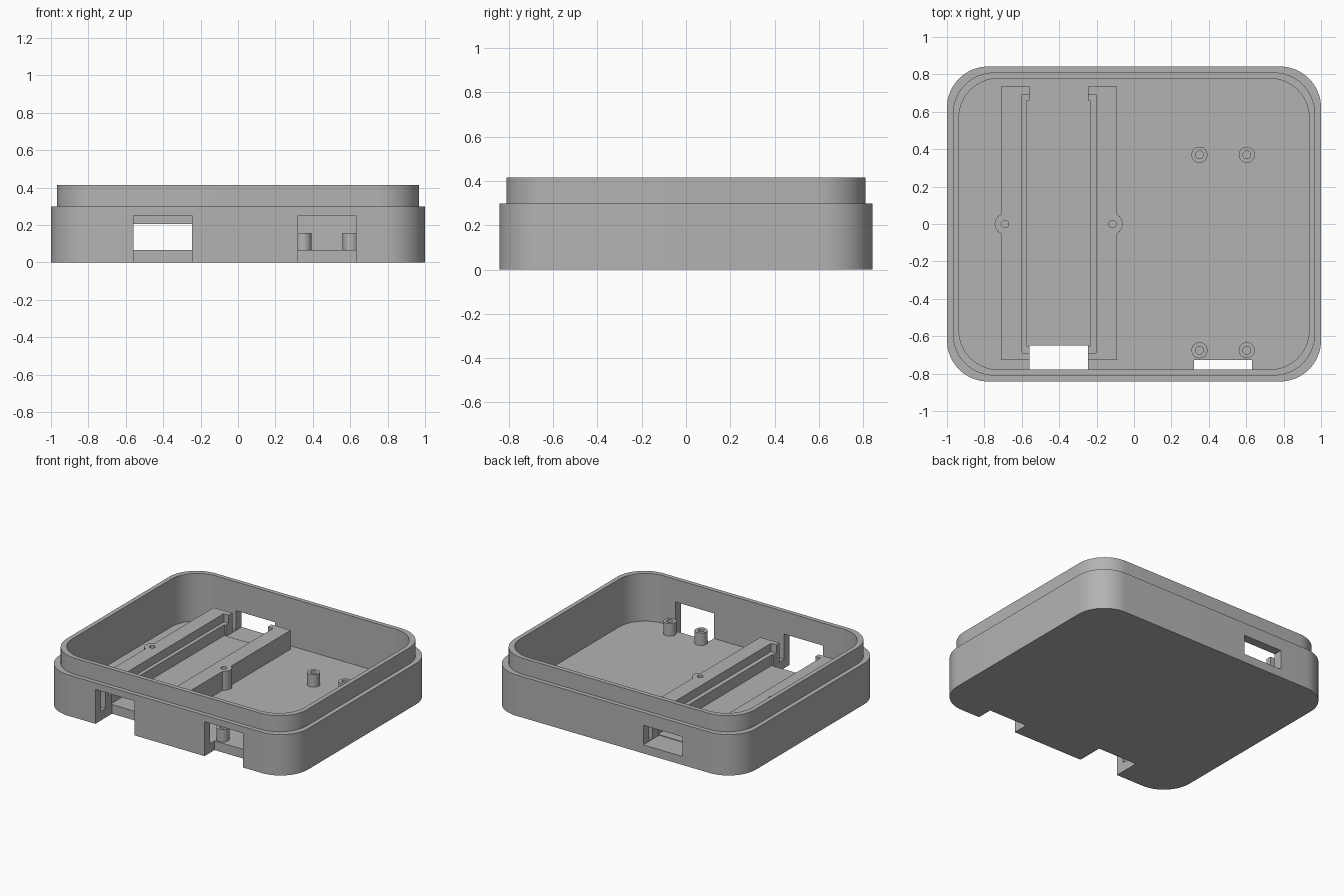
import bpy, bmesh, math

cube = bpy.data.objects.get("Cube")
if cube:
    bpy.data.objects.remove(cube)

GREY = (0.45, 0.45, 0.45, 1)
mat = bpy.data.materials.new("plain grey")
mat.use_nodes = True
mat.diffuse_color = GREY
mat.node_tree.nodes["Principled BSDF"].inputs["Base Color"].default_value = GREY

FLOOR = 0.067
RAIL_TOP = 0.205


def rounded(hx, hy, r, steps=16):
    """Outline of a rectangle with rounded corners."""
    pts = []
    for i, (sx, sy) in enumerate([(1, 1), (-1, 1), (-1, -1), (1, -1)]):
        for k in range(steps + 1):
            a = math.pi / 2 * (i + k / steps)
            pts.append((sx * (hx - r) + r * math.cos(a), sy * (hy - r) + r * math.sin(a)))
    return pts


def circle(x, y, r, n=32):
    return [(x + r * math.cos(2 * math.pi * k / n), y + r * math.sin(2 * math.pi * k / n))
            for k in range(n)]


def rect(x0, x1, y0, y1):
    return [(x0, y0), (x1, y0), (x1, y1), (x0, y1)]


def stack(name, levels):
    """Closed solid skinned over a series of (outline, height) levels."""
    bm = bmesh.new()
    loops = [[bm.verts.new((x, y, z)) for x, y in outline] for outline, z in levels]
    for a, b in zip(loops, loops[1:]):
        for i in range(len(a)):
            j = (i + 1) % len(a)
            bm.faces.new((a[i], a[j], b[j], b[i]))
    bm.faces.new(loops[0][::-1])
    bm.faces.new(loops[-1])
    bmesh.ops.recalc_face_normals(bm, faces=bm.faces)
    me = bpy.data.meshes.new(name)
    bm.to_mesh(me)
    bm.free()
    me.materials.append(mat)
    ob = bpy.data.objects.new(name, me)
    bpy.context.collection.objects.link(ob)
    return ob


def prism(outline, z0, z1, name="cutter"):
    return stack(name, [(outline, z0), (outline, z1)])


def activate(ob):
    bpy.ops.object.select_all(action="DESELECT")
    ob.select_set(True)
    bpy.context.view_layer.objects.active = ob


def combine(ob, tool, operation="DIFFERENCE"):
    """Apply a boolean and discard the tool object."""
    tool.hide_render = True
    mod = ob.modifiers.new("boolean", "BOOLEAN")
    mod.operation = operation
    mod.solver = "EXACT"
    mod.object = tool
    activate(ob)
    bpy.ops.object.modifier_apply(modifier=mod.name)
    bpy.data.objects.remove(tool)


# Port openings shared by the case and the tray
def front_tray_port():
    return prism(rect(-0.56, -0.245, -1, -0.65), -0.1, 0.25)


def back_tray_port():
    return prism(rect(-0.56, -0.245, 0.66, 1), 0.062, RAIL_TOP)


def front_board_port():
    return prism(rect(0.32, 0.63, -1, -0.727), -0.1, 0.25)


# Case: outer wall, stepped lip, hollow interior
outer = rounded(1, 0.842, 0.22)
lip = rounded(0.968, 0.81, 0.22)
inner = rounded(0.936, 0.778, 0.21)
case = stack("case_shell", [(outer, 0), (outer, 0.298), (lip, 0.298), (lip, 0.415),
                            (inner, 0.415), (inner, FLOOR)])
for port in (front_tray_port, back_tray_port, front_board_port):
    combine(case, port())

# Tray: long frame with side screw bosses and a stepped pocket
tray = prism(rect(-0.71, -0.09, -0.727, 0.735), FLOOR, RAIL_TOP, "tray_frame")
bosses = (-0.69, -0.115)
for x in bosses:
    combine(tray, prism(circle(x, 0, 0.055), FLOOR, RAIL_TOP), "UNION")
combine(tray, prism(rect(-0.6, -0.202, -0.69, 0.693), 0.145, 0.5))
combine(tray, prism(rect(-0.572, -0.235, -0.655, 0.66), -0.1, 0.5))
for x in bosses:
    combine(tray, prism(circle(x, 0, 0.02), -0.1, 0.5))
for port in (front_tray_port, back_tray_port):
    combine(tray, port())

# Hollow standoff posts for the board
parts = [case, tray]
for side, x in (("right", 0.35), ("left", 0.603)):
    for end, y in (("front", -0.675), ("back", 0.37)):
        ring, hole = circle(x, y, 0.043), circle(x, y, 0.021)
        parts.append(stack(f"standoff_{end}_{side}",
                           [(ring, FLOOR), (ring, 0.158), (hole, 0.158), (hole, FLOOR + 0.002)]))

for ob in parts:
    activate(ob)
    bpy.ops.object.shade_smooth_by_angle(angle=math.radians(30))
